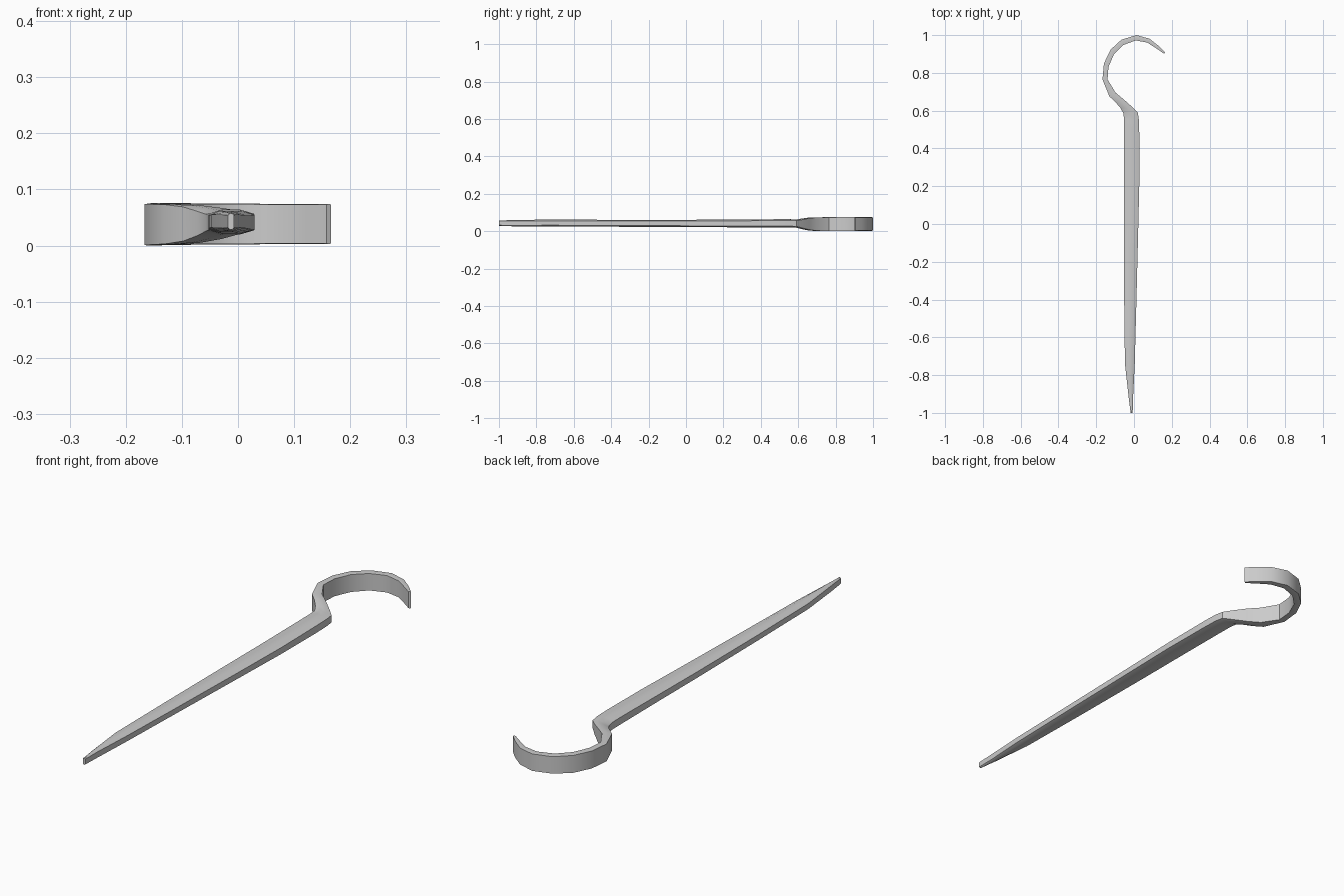
import bpy, bmesh
from mathutils import Vector

# Stations along the peg: left/outer (x, y), right/inner (x, y), z low, z high, edge drop
stations = [
    # pointed shaft
    (-.018, -1.0, -.007, -1.0, .029, .057, .003),
    (-.028, -.92, -.005, -.92, .026, .060, .005),
    (-.048, -.74, .004, -.74, .025, .062, .007),
    (-.052, -.40, .013, -.40, .024, .061, .007),
    (-.053, 0.0, .023, 0.0, .022, .061, .007),
    (-.052, .25, .029, .25, .021, .062, .007),
    (-.052, .48, .028, .48, .020, .064, .007),
    # twisted neck
    (-.053, .560, .026, .550, .020, .064, .007),
    (-.057, .588, .020, .590, .019, .063, .007),
    (-.072, .615, -.010, .620, .012, .067, .006),
    (-.098, .645, -.055, .660, .005, .072, .003),
    # open hook band
    (-.130, .675, -.098, .696, .002, .074, .001),
    (-.167, .765, -.140, .765, .000, .075, .001),
    (-.159, .850, -.135, .832, .001, .076, .001),
    (-.124, .923, -.106, .899, .001, .076, .001),
    (-.066, .976, -.056, .948, .002, .075, .001),
    (.013, 1.00, .010, .972, .002, .075, .001),
    (.082, .981, .071, .960, .003, .074, .001),
    (.135, .939, .121, .928, .003, .074, .001),
    (.166, .907, .158, .902, .003, .074, .001),
]

# Loft eight-sided sections through the stations
bm = bmesh.new()
rings = []
for lx, ly, rx, ry, z0, z1, d in stations:
    a, b = Vector((lx, ly, 0)), Vector((rx, ry, 0))
    section = [(0, z0 + d), (.3, z0), (.7, z0), (1, z0 + d),
               (1, z1 - d), (.7, z1), (.3, z1), (0, z1 - d)]
    rings.append([bm.verts.new(a.lerp(b, t) + Vector((0, 0, z))) for t, z in section])
for r, s in zip(rings, rings[1:]):
    for i in range(8):
        j = (i + 1) % 8
        bm.faces.new((r[i], r[j], s[j], s[i]))
bm.faces.new(rings[0])
bm.faces.new(rings[-1])
bmesh.ops.recalc_face_normals(bm, faces=bm.faces)

mesh = bpy.data.meshes.new("hooked_peg")
bm.to_mesh(mesh)
bm.free()
peg = bpy.data.objects.new("hooked_peg", mesh)
bpy.context.collection.objects.link(peg)
bpy.context.view_layer.objects.active = peg
peg.select_set(True)
bpy.ops.object.shade_smooth_by_angle(angle=.6)
